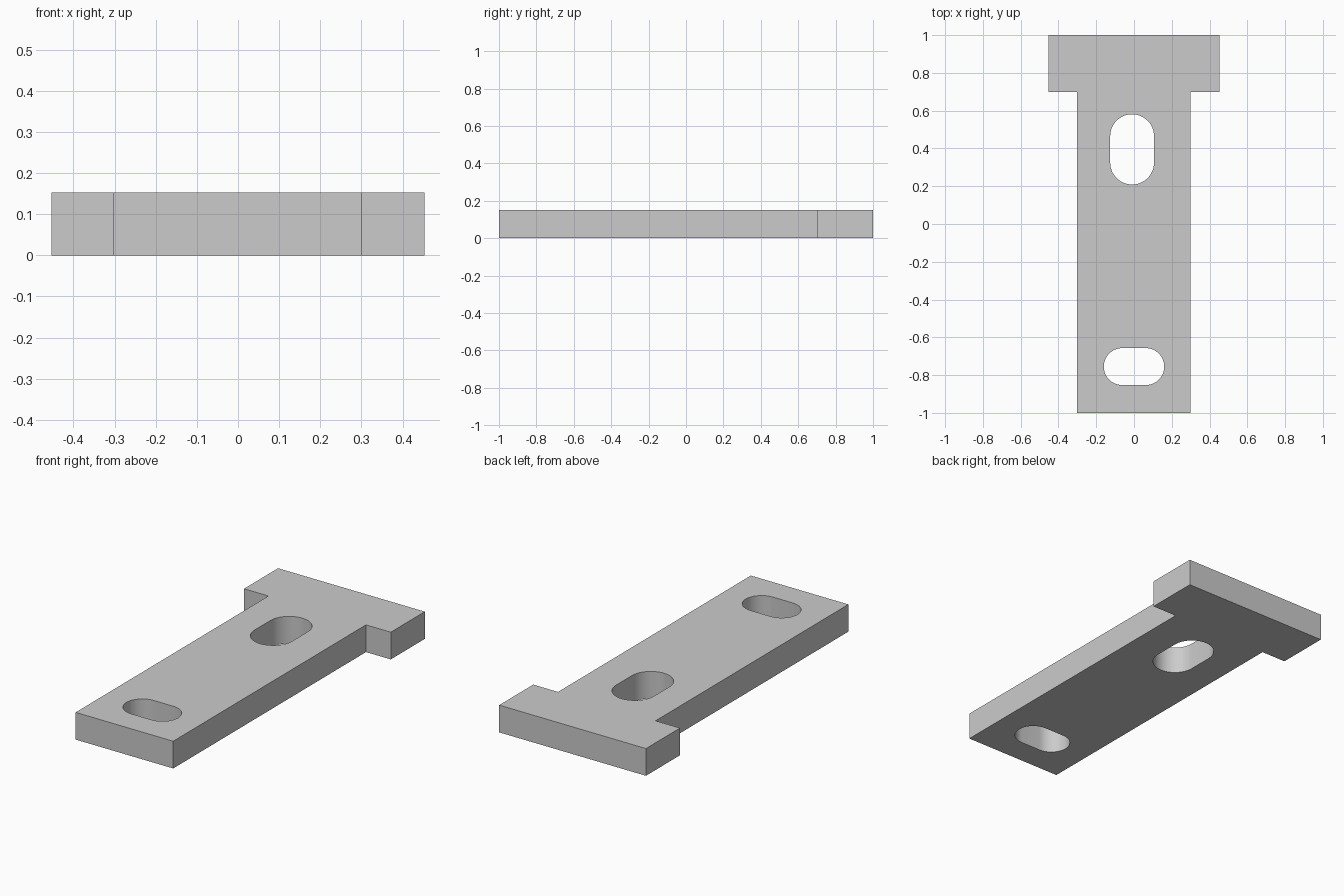
import bpy
import bmesh
from math import cos, sin, pi, radians
from mathutils import Vector

cube = bpy.data.objects.get("Cube")
if cube:
    bpy.data.objects.remove(cube, do_unlink=True)

THICKNESS = 0.152
ARC_STEPS = 24


def slot(center, radius, half_length, angle):
    """Rounded slot outline; angle is the direction of its long axis."""
    points = []
    for end in (0, pi):
        mid = Vector(center) + half_length * Vector((cos(angle + end), sin(angle + end)))
        for i in range(ARC_STEPS + 1):
            a = angle + end - pi / 2 + pi * i / ARC_STEPS
            points.append(mid + radius * Vector((cos(a), sin(a))))
    return points


def add_loop(bm, points):
    verts = [bm.verts.new((p[0], p[1], 0)) for p in points]
    return [bm.edges.new((v, verts[i - 1])) for i, v in enumerate(verts)]


# T-shaped outline and the two slots through it
outline = [(-0.302, -1), (0.3, -1), (0.3, 0.7), (0.453, 0.7),
           (0.453, 1), (-0.453, 1), (-0.453, 0.7), (-0.302, 0.7)]
loops = [outline,
         slot((-0.01, 0.395), 0.116, 0.07, pi / 2),
         slot((0, -0.755), 0.098, 0.062, 0)]

# Fill the profile and extrude it to a solid plate
bm = bmesh.new()
edges = [e for points in loops for e in add_loop(bm, points)]
bmesh.ops.triangle_fill(bm, edges=edges, use_beauty=True, normal=(0, 0, 1))
result = bmesh.ops.extrude_face_region(bm, geom=bm.faces[:], use_keep_orig=True)
top = [g for g in result["geom"] if isinstance(g, bmesh.types.BMVert)]
bmesh.ops.translate(bm, verts=top, vec=(0, 0, THICKNESS))
bmesh.ops.recalc_face_normals(bm, faces=bm.faces[:])

mesh = bpy.data.meshes.new("slotted_plate")
bm.to_mesh(mesh)
bm.free()
plate = bpy.data.objects.new("slotted_plate", mesh)
bpy.context.collection.objects.link(plate)

# Plain grey material
color = (0.6, 0.6, 0.6, 1)
grey = bpy.data.materials.new("light_grey")
grey.use_nodes = True
grey.diffuse_color = color
for node in grey.node_tree.nodes:
    if node.type == "BSDF_PRINCIPLED":
        node.inputs["Base Color"].default_value = color
mesh.materials.append(grey)

# Smooth slot walls, sharp rims and corners
bpy.ops.object.select_all(action="DESELECT")
plate.select_set(True)
bpy.context.view_layer.objects.active = plate
bpy.ops.object.shade_smooth_by_angle(angle=radians(30))
